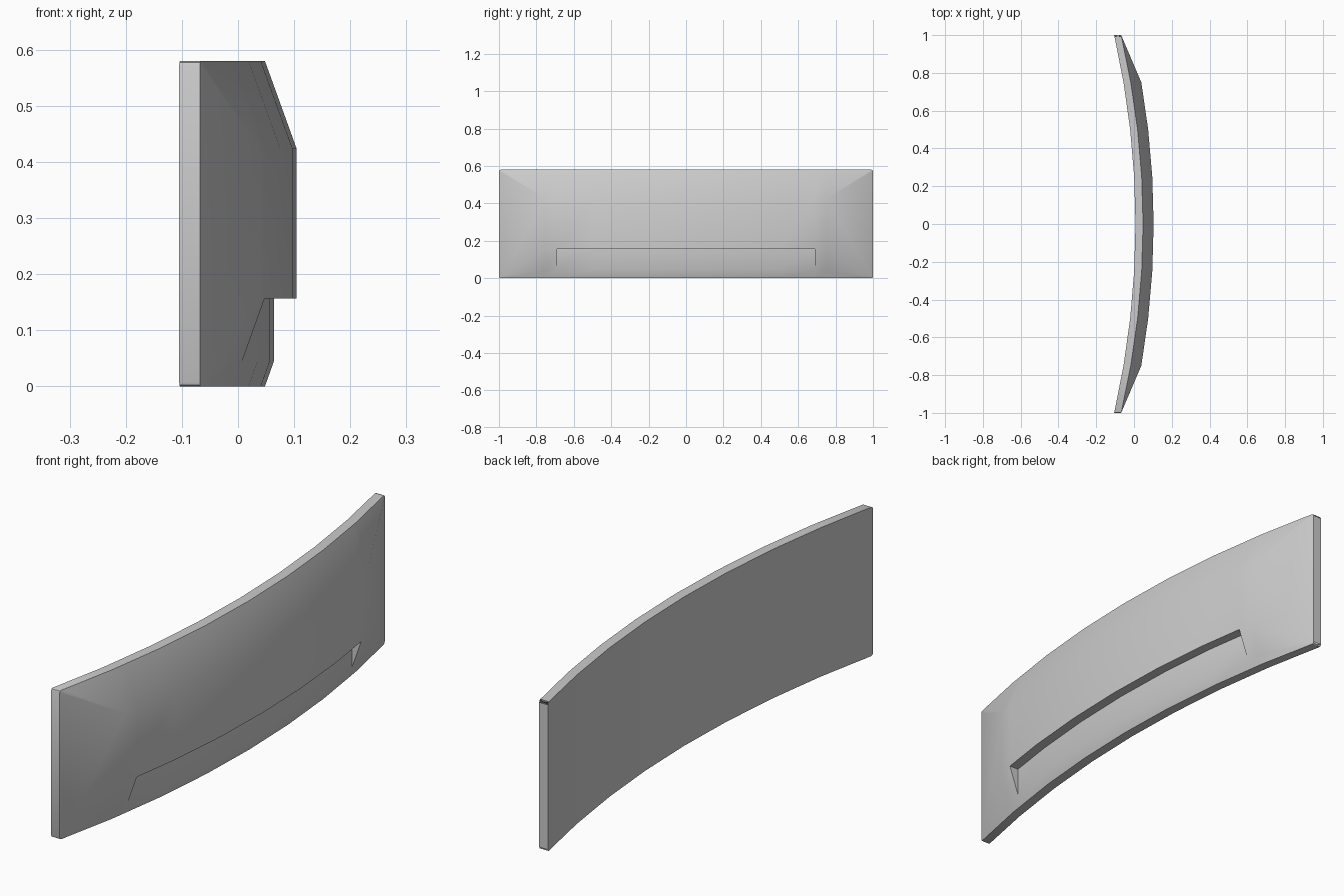
import bpy, bmesh, math

if "Cube" in bpy.data.objects:
    bpy.data.objects.remove(bpy.data.objects["Cube"])

YS = [-1, -.75, -.69, -.5, -.25, 0, .25, .5, .69, .75, 1]
ZS = [0, .045, .157, .425, .58]
BULGE = [0, .016, .056, .056, 0]      # how far each row stands proud of the rim
SAG = .116


def bend(y):
    # faceted arc with eight segments across the width
    a = abs(y)
    k = min(int(a * 4), 3)
    y0, y1 = k / 4, (k + 1) / 4
    t = (a - y0) * 4
    return -SAG * (y0 * y0 * (1 - t) + y1 * y1 * t)


bm = bmesh.new()
cache = {}


def vert(x, y, z):
    key = (round(x, 4), y, z)
    if key not in cache:
        cache[key] = bm.verts.new((x, y, z))
    return cache[key]


def front(i, r):
    return vert(.048 + bend(YS[i]) + BULGE[r], YS[i], ZS[r])


def slot(i):
    return vert(.048 + bend(YS[i]) + BULGE[1], YS[i], ZS[2])


def back(i, z):
    return vert(.008 + bend(YS[i]) * .973, YS[i], z)


def face(*vs):
    bm.faces.new(vs)


# Front, back, top and bottom, column by column
n = len(YS)
for i in range(n - 1):
    j = i + 1
    face(back(i, 0), back(i, .58), back(j, .58), back(j, 0))
    face(back(i, 0), back(j, 0), front(j, 0), front(i, 0))
    face(back(i, .58), front(i, 4), front(j, 4), back(j, .58))
    if i in (0, n - 2):
        continue
    for r in range(4):
        if r == 1 and 2 <= i < n - 3:
            # recessed slot: floor and overhanging ledge
            face(front(i, 1), front(j, 1), slot(j), slot(i))
            face(slot(i), slot(j), front(j, 2), front(i, 2))
        else:
            face(front(i, r), front(j, r), front(j, r + 1), front(i, r + 1))

# Slot end walls
for i in (2, n - 3):
    face(front(i, 1), slot(i), front(i, 2))

# Hipped ends and side walls
for e, c in ((0, 1), (n - 1, n - 2)):
    lo, hi = front(e, 0), front(e, 4)
    face(front(c, 0), front(c, 1), lo)
    face(front(c, 1), front(c, 2), lo)
    face(front(c, 2), front(c, 3), hi, lo)
    face(front(c, 3), front(c, 4), hi)
    face(lo, hi, back(e, .58), back(e, 0))

# Slightly rounded end corners
corners = [e for e in bm.edges
           if all(abs(v.co.y) > .99 for v in e.verts)
           and abs(e.verts[0].co.z - e.verts[1].co.z) < .01]
bmesh.ops.bevel(bm, geom=corners, offset=.008, segments=2, profile=.5,
                affect='EDGES')
bmesh.ops.recalc_face_normals(bm, faces=bm.faces[:])

mesh = bpy.data.meshes.new("curved_panel")
bm.to_mesh(mesh)
bm.free()
panel = bpy.data.objects.new("curved_panel", mesh)
bpy.context.collection.objects.link(panel)
bpy.context.view_layer.objects.active = panel
panel.select_set(True)
bpy.ops.object.shade_smooth_by_angle(angle=math.radians(30))
